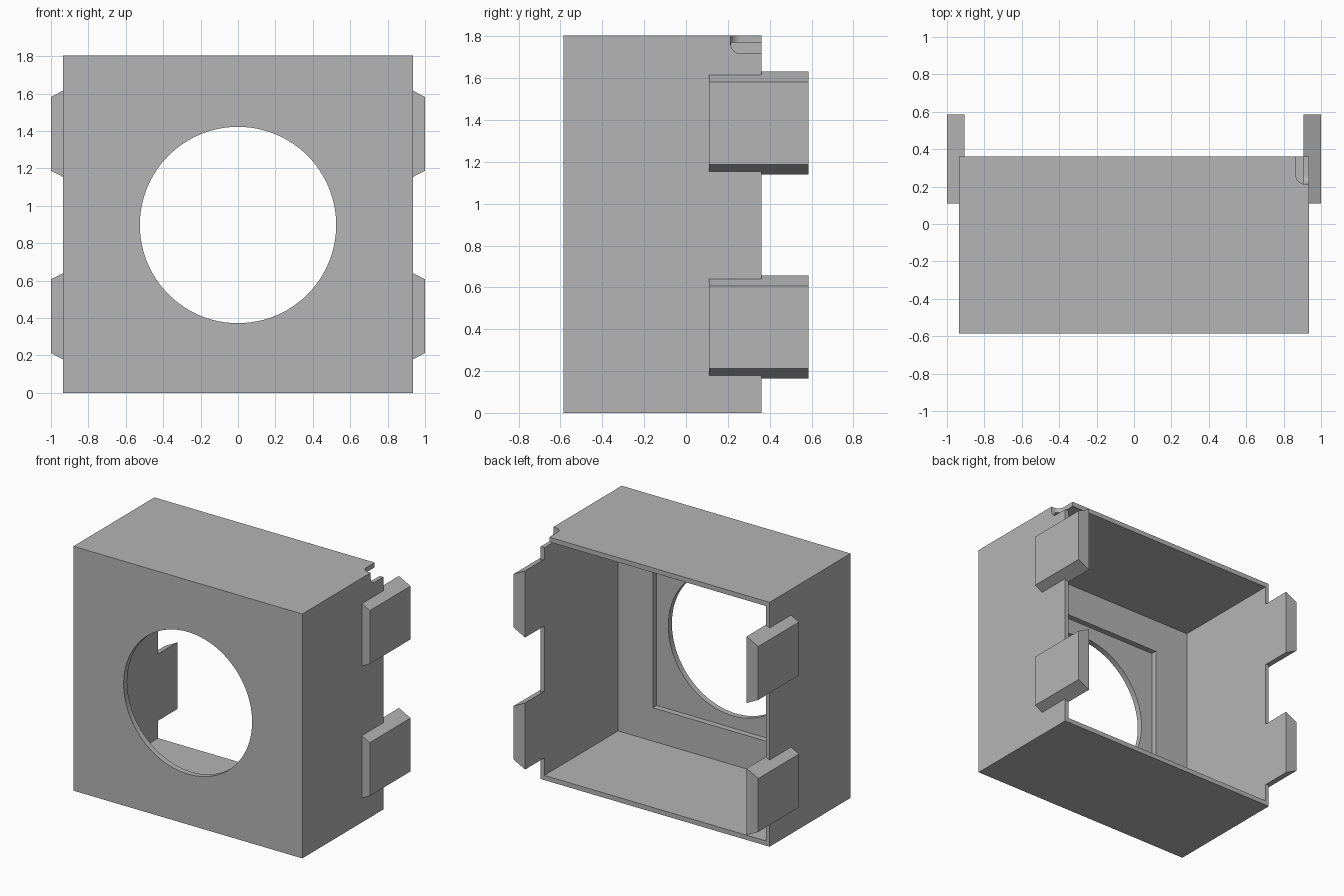
import bpy, bmesh
from mathutils import Matrix, Vector

if "Cube" in bpy.data.objects:
    bpy.data.objects.remove(bpy.data.objects["Cube"])

W, H = 0.935, 1.805            # half width and height of the housing
FRONT, BACK = -0.585, 0.36     # depth range of the housing
SIDE, LID = 0.03, 0.035        # wall thicknesses
MID = H / 2

grey = bpy.data.materials.new("plain grey")
grey.use_nodes = True
colour = (0.46, 0.46, 0.46, 1)
grey.diffuse_color = colour
grey.node_tree.nodes["Principled BSDF"].inputs["Base Color"].default_value = colour


def finish(name, bm):
    bmesh.ops.recalc_face_normals(bm, faces=bm.faces)
    mesh = bpy.data.meshes.new(name)
    bm.to_mesh(mesh)
    bm.free()
    mesh.materials.append(grey)
    obj = bpy.data.objects.new(name, mesh)
    bpy.context.collection.objects.link(obj)
    return obj


def box_mesh(low, high):
    low, high = Vector(low), Vector(high)
    bm = bmesh.new()
    place = Matrix.Translation((low + high) / 2) @ Matrix.Diagonal((*(high - low), 1))
    bmesh.ops.create_cube(bm, size=1, matrix=place)
    return bm


def box(name, low, high):
    return finish(name, box_mesh(low, high))


def combine(target, tool, operation):
    mod = target.modifiers.new("combine", "BOOLEAN")
    mod.operation, mod.object, mod.solver = operation, tool, "EXACT"
    bpy.context.view_layer.objects.active = target
    bpy.ops.object.modifier_apply(modifier=mod.name)
    bpy.data.objects.remove(tool)


def hole_cutter():
    bm = bmesh.new()
    bmesh.ops.create_cone(bm, cap_ends=True, segments=96, radius1=0.525, radius2=0.525, depth=0.6,
                          matrix=Matrix.Translation((0, FRONT, MID - 0.005)) @ Matrix.Rotation(1.5707963, 4, "X"))
    return finish("hole_cutter", bm)


def notch_cutter(sx, top):
    # Corner block whose two inner edges against the wall cut are rounded
    x, y, z = 0.865, 0.213, H - 0.088
    bm = box_mesh((x, y, z), (1.2, 0.6, H + 0.2))
    edges = [e for e in bm.edges
             if all(abs(v.co.y - y) < 1e-4 for v in e.verts)
             and (all(abs(v.co.x - x) < 1e-4 for v in e.verts)
                  or all(abs(v.co.z - z) < 1e-4 for v in e.verts))]
    bmesh.ops.bevel(bm, geom=edges, offset=0.05, segments=8, profile=0.5, affect="EDGES")
    for v in bm.verts:
        v.co.x *= sx
        if not top:
            v.co.z = H - v.co.z
    return finish("notch_cutter", bm)


def clip(sx, centre):
    # Trapezoid section pulled from front to back
    inner, outer = W - SIDE, 1.0
    section = [(inner, -0.246), (outer, -0.197), (outer, 0.197), (inner, 0.246)]
    bm = bmesh.new()
    face = bm.faces.new([bm.verts.new((sx * x, 0.11, centre + z)) for x, z in section])
    pulled = bmesh.ops.extrude_face_region(bm, geom=[face])["geom"]
    bmesh.ops.translate(bm, vec=(0, 0.475, 0),
                        verts=[g for g in pulled if isinstance(g, bmesh.types.BMVert)])
    return finish("side_clip", bm)


# Open-backed housing with a square step and a round opening in the front
housing = box("housing", (-W, FRONT, 0), (W, BACK, H))
combine(housing, box("cavity", (SIDE - W, FRONT + 0.085, LID), (W - SIDE, 1, H - LID)), "DIFFERENCE")
combine(housing, box("step", (-0.62, FRONT + 0.042, MID - 0.62), (0.62, 0, MID + 0.62)), "DIFFERENCE")
combine(housing, hole_cutter(), "DIFFERENCE")

# Corner notches and side clips
for sx in (-1, 1):
    for top in (False, True):
        combine(housing, notch_cutter(sx, top), "DIFFERENCE")
    for centre in (0.41, 1.385):
        combine(housing, clip(sx, centre), "UNION")

# Smooth round rims, crisp corners
housing.select_set(True)
bpy.context.view_layer.objects.active = housing
bpy.ops.object.shade_smooth_by_angle(angle=0.5)
